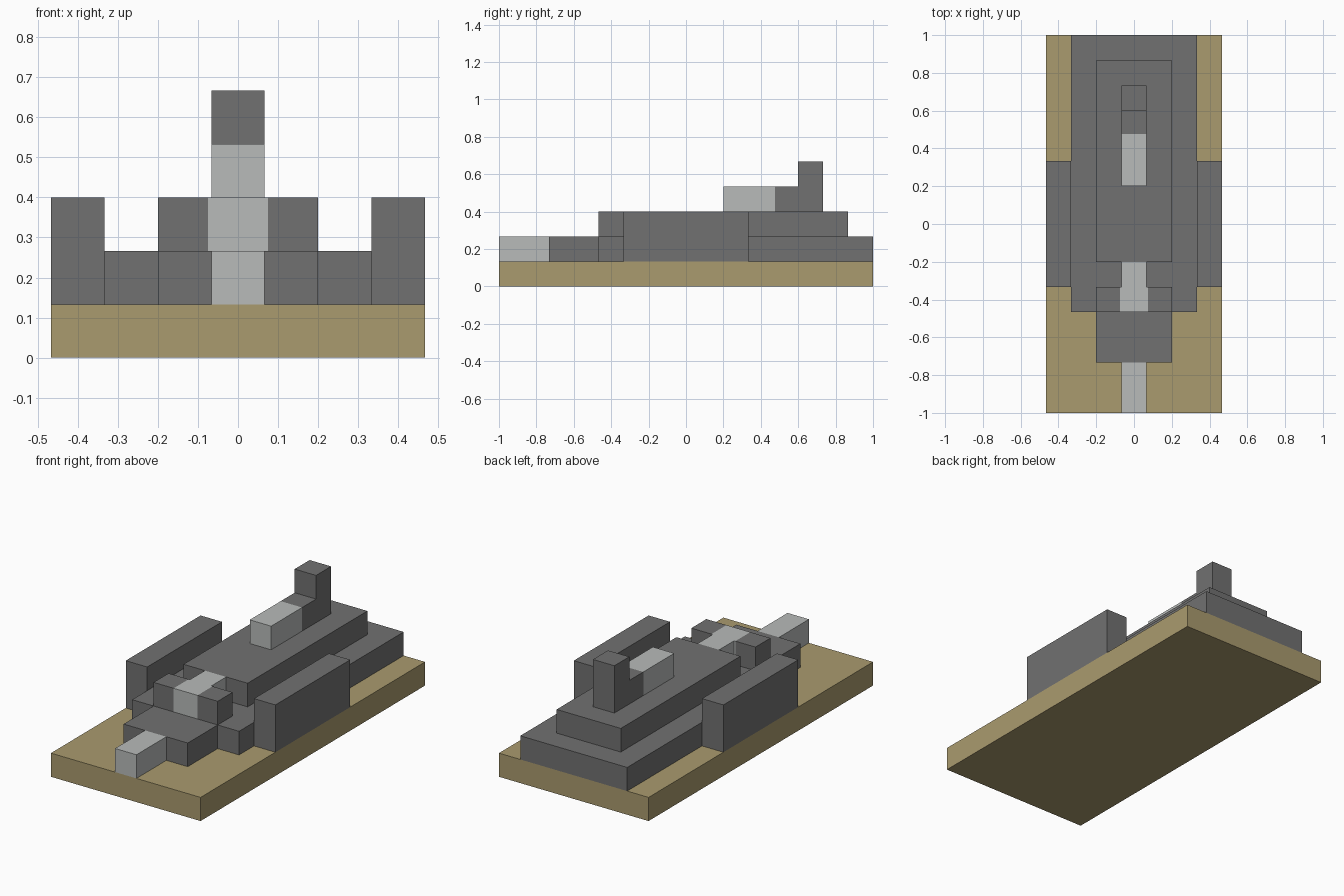
import bpy

cube = bpy.data.objects.get("Cube")
if cube:
    bpy.data.objects.remove(cube, do_unlink=True)

U = 2 / 15  # size of one building block


def material(name, rgb):
    mat = bpy.data.materials.new(name)
    mat.use_nodes = True
    mat.diffuse_color = (*rgb, 1)
    mat.node_tree.nodes["Principled BSDF"].inputs["Base Color"].default_value = (*rgb, 1)
    return mat


TAN = material("tan", (0.40, 0.326, 0.157))
DARK = material("dark_grey", (0.165, 0.165, 0.165))
LIGHT = material("light_grey", (0.48, 0.497, 0.491))


def box(name, mat, x, y, z):
    """Box from (min, max) ranges given in block units."""
    bpy.ops.mesh.primitive_cube_add(size=1, location=[(a + b) / 2 * U for a, b in (x, y, z)])
    obj = bpy.context.object
    obj.name = name
    obj.scale = [(b - a) * U for a, b in (x, y, z)]
    bpy.ops.object.transform_apply(location=True, rotation=False, scale=True)
    obj.data.materials.append(mat)
    return obj


def centred(name, mat, half, y, z):
    return box(name, mat, (-half, half), y, z)


def pair(name, mat, x, y, z):
    box("left_" + name, mat, x, y, z)
    box("right_" + name, mat, (-x[1], -x[0]), y, z)


# Ground slab
centred("base_slab", TAN, 3.5, (-7.5, 7.5), (0, 1))

# Hull, nose and front barrel
centred("hull", DARK, 2.5, (-3.5, 7.5), (1, 2))
centred("nose", DARK, 1.5, (-5.5, -3.5), (1, 2))
centred("front_barrel", LIGHT, 0.5, (-7.5, -5.5), (1, 2))

# Raised side walls
pair("side_wall", DARK, (2.5, 3.5), (-2.5, 2.5), (1, 3))

# Cockpit block with a light centre running back to the deck
pair("cockpit_cheek", DARK, (0.56, 1.5), (-3.5, -2.5), (2, 3))
centred("cockpit_window", LIGHT, 0.56, (-3.5, -2.5), (2, 3))
centred("cockpit_bridge", LIGHT, 0.5, (-2.5, -1.5), (2, 3))

# Upper deck with its barrel and fin
centred("upper_deck", DARK, 1.5, (-1.5, 6.5), (2, 3))
centred("top_barrel", LIGHT, 0.5, (1.5, 3.57), (3, 4))
centred("top_barrel_mount", DARK, 0.5, (3.57, 4.5), (3, 4))
centred("tail_fin", DARK, 0.5, (4.5, 5.5), (3, 5))
